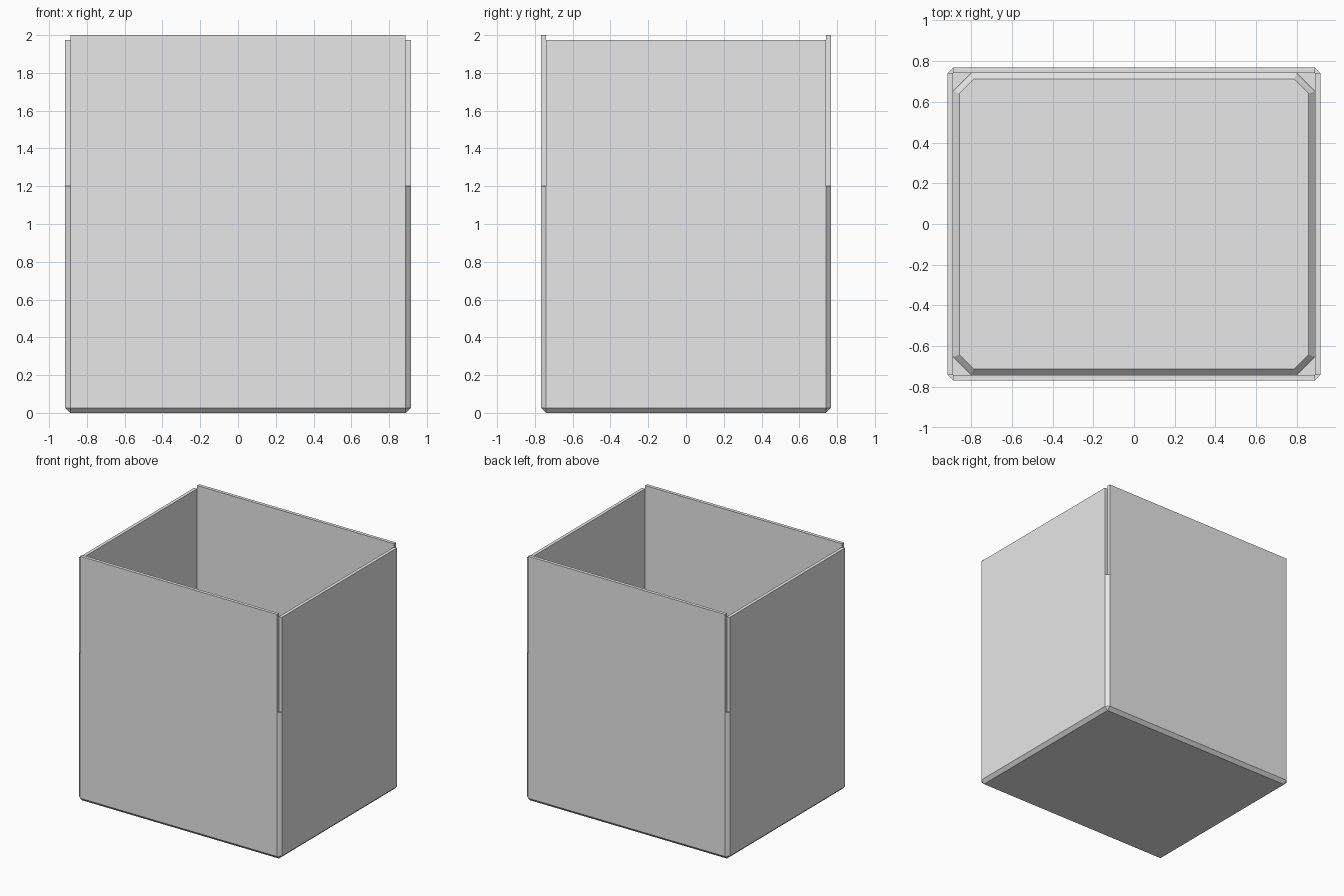
import bpy
import bmesh

cube = bpy.data.objects.get("Cube")
if cube:
    bpy.data.objects.remove(cube, do_unlink=True)

# Main sizes: outer half width and depth, panel thickness, corner height
X, Y, T = 0.915, 0.768, 0.027
XI, YI = X - T, Y - T
CORNER_TOP = 1.2

grey = bpy.data.materials.new("plain grey")
grey.use_nodes = True
color = (0.8, 0.8, 0.8, 1.0)
grey.diffuse_color = color
grey.node_tree.nodes["Principled BSDF"].inputs["Base Color"].default_value = color


def solid(name, points):
    """Flat-faced convex part spanning the given points."""
    bm = bmesh.new()
    for p in points:
        bm.verts.new(p)
    bmesh.ops.convex_hull(bm, input=bm.verts[:])
    bmesh.ops.dissolve_limit(bm, angle_limit=0.01, verts=bm.verts[:], edges=bm.edges[:])
    bmesh.ops.recalc_face_normals(bm, faces=bm.faces[:])
    mesh = bpy.data.meshes.new(name)
    bm.to_mesh(mesh)
    bm.free()
    mesh.materials.append(grey)
    obj = bpy.data.objects.new(name, mesh)
    bpy.context.collection.objects.link(obj)
    return obj


def box(name, x0, x1, y0, y1, z0, z1):
    return solid(name, [(x, y, z) for x in (x0, x1) for y in (y0, y1) for z in (z0, z1)])


def octagon(hx, hy, cut_x, cut_y, z):
    """Rectangle with its four corners cut."""
    return [(sx * a, sy * b, z) for sx in (-1, 1) for sy in (-1, 1)
            for a, b in ((hx, hy - cut_y), (hx - cut_x, hy))]


# Base slab with chamfered lower edges
solid("base", octagon(XI, YI, 0, 0, 0) + octagon(X, Y, T, T, T))

# Side panels, front and back slightly taller
for side, s in (("front", -1), ("back", 1)):
    box(side + "_panel", -XI, XI, s * YI, s * Y, T, 2.0)
for side, s in (("right", -1), ("left", 1)):
    box(side + "_panel", s * XI, s * X, -YI, YI, T, 1.973)

# Chamfered corner strips joining the lower part of the panels
for fb, sy in (("front", -1), ("back", 1)):
    for lr, sx in (("right", -1), ("left", 1)):
        tri = ((XI, YI), (X, YI), (XI, Y))
        solid(f"{fb}_{lr}_corner",
              [(sx * x, sy * y, z) for x, y in tri for z in (T, CORNER_TOP)])

# Raised floor plate with cut corners and a chamfered rim
solid("floor_plate",
      octagon(XI, YI, 0.088, 0.088, T)
      + octagon(XI, YI, 0.088, 0.088, T + 0.01)
      + octagon(XI - 0.03, YI - 0.03, 0.07, 0.07, T + 0.04))
